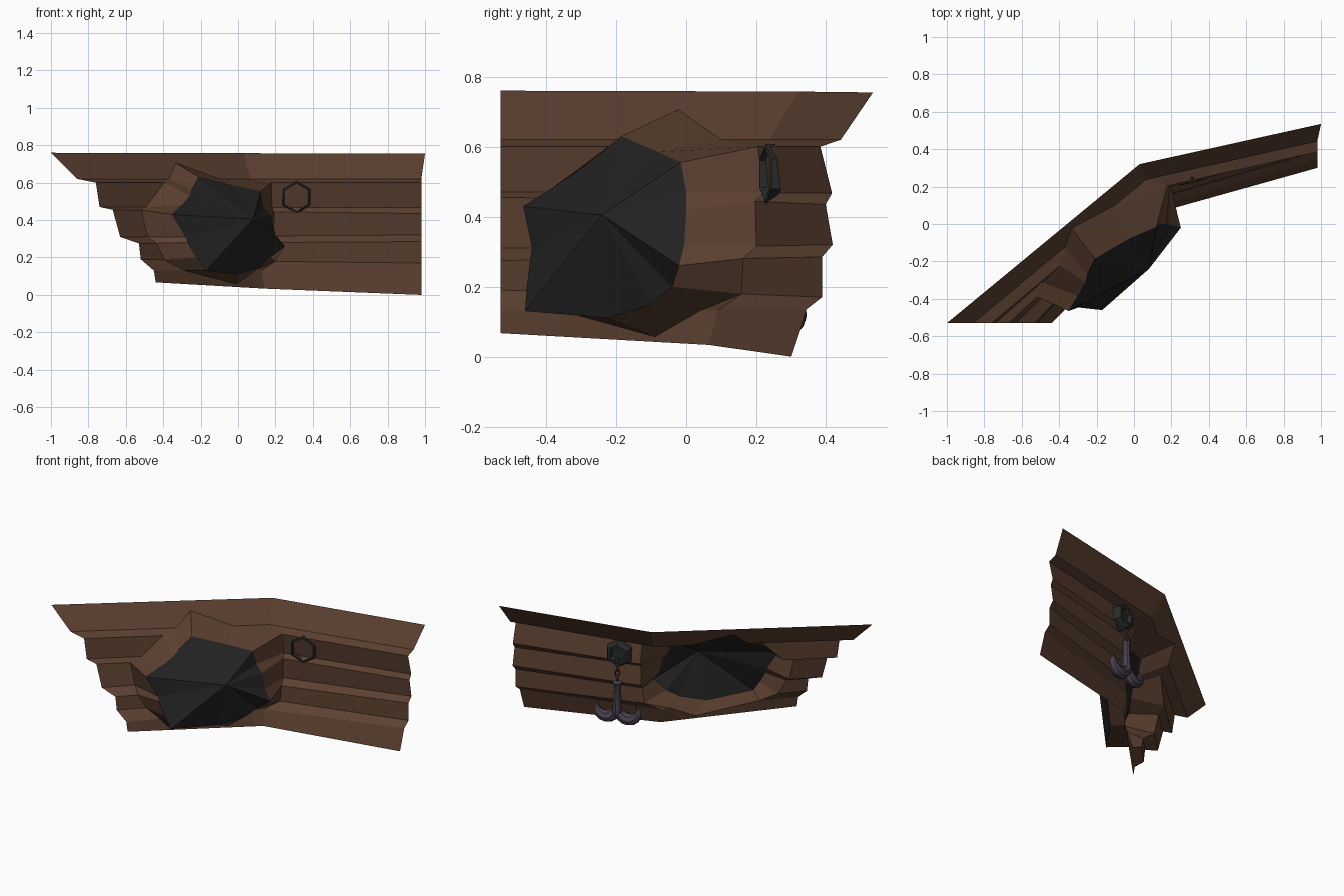
import bpy, bmesh, math
from mathutils import Vector, Matrix

if "Cube" in bpy.data.objects:
    bpy.data.objects.remove(bpy.data.objects["Cube"])


def material(name, rgb):
    m = bpy.data.materials.new(name)
    m.diffuse_color = (*rgb, 1)
    m.use_nodes = True
    m.node_tree.nodes["Principled BSDF"].inputs["Base Color"].default_value = m.diffuse_color
    return m


WOOD = material("brown wood", (0.105, 0.051, 0.030))
BLACK = material("black interior", (0.016, 0.016, 0.016))
IRON = material("dark iron", (0.022, 0.024, 0.024))
STEEL = material("violet grey metal", (0.070, 0.055, 0.078))


def finish(name, bm, mat, smooth=False):
    bmesh.ops.remove_doubles(bm, verts=bm.verts, dist=0.0005)
    bmesh.ops.dissolve_degenerate(bm, edges=bm.edges, dist=0.0005)
    bmesh.ops.recalc_face_normals(bm, faces=bm.faces)
    me = bpy.data.meshes.new(name)
    bm.to_mesh(me)
    bm.free()
    ob = bpy.data.objects.new(name, me)
    bpy.context.collection.objects.link(ob)
    me.materials.append(mat)
    if smooth:
        bpy.context.view_layer.objects.active = ob
        ob.select_set(True)
        bpy.ops.object.shade_smooth_by_angle(angle=math.radians(40))
        ob.select_set(False)
    return ob


def face(bm, *pts):
    bm.faces.new([bm.verts.new(p) for p in pts])


# Stepped plank profiles at the left end (x, z) and right end (y, z)
left = [(-1, .76), (-.86, .62), (-.76, .60), (-.74, .47), (-.67, .455),
        (-.63, .31), (-.53, .275), (-.52, .19), (-.45, .13), (-.44, .067)]
right = [(.535, .755), (.443, .62), (.385, .60), (.418, .467), (.40, .435),
         (.42, .32), (.39, .285), (.39, .17), (.345, .135), (.30, 0)]
L = [Vector((x, -.53, z)) for x, z in left]
R = [Vector((.98 if i else 1, y, z)) for i, (y, z) in enumerate(right)]
C = []  # profile at the bend, blended from both ends
for l, r in zip(L, R):
    f = ((l.x + 1) / .56 + (.535 - r.y) / .235) / 2
    C.append(Vector((.03 + .11 * f, .32 - .255 * f, (l.z + r.z) / 2)))


def wall(i, u):
    """Point on plank line i; u 0..1 left of the bend, 1..2 right of it."""
    return L[i].lerp(C[i], u) if u <= 1 else C[i].lerp(R[i], u - 1)


# Hole edges along plank lines 1..8
ua = [.53, .43, .30, .20, .20, .15, .20, .28]
ub = [.82, 1.10, 1.11, 1.11, 1.11, 1.11, 1.10, .92]
apex = wall(0, .62).lerp(wall(1, .62), .38)
foot = wall(9, .75) + Vector((0, -.005, .015))

# Hull wall around the hole
bm = bmesh.new()
A = [None] + [wall(i + 1, u) for i, u in enumerate(ua)]
B = [None] + [wall(i + 1, u) for i, u in enumerate(ub)]
face(bm, L[0], wall(0, ua[0]), A[1], L[1])
face(bm, wall(0, ua[0]), wall(0, .62), apex, A[1])
face(bm, wall(0, .62), wall(0, ub[0]), B[1], apex)
face(bm, wall(0, ub[0]), C[0], C[1], B[1])
face(bm, C[0], R[0], R[1], C[1])
for i in range(1, 8):
    face(bm, L[i], A[i], A[i + 1], L[i + 1])
    p, q = wall(i, max(1, ub[i - 1])), wall(i + 1, max(1, ub[i]))
    face(bm, B[i], p, q, B[i + 1])
    face(bm, p, R[i], R[i + 1], q)
face(bm, L[8], A[8], wall(9, .28), L[9])
face(bm, A[8], foot, wall(9, .75), wall(9, .28))
face(bm, foot, B[8], wall(9, .92), wall(9, .75))
face(bm, B[8], C[8], C[9], wall(9, .92))
face(bm, C[8], R[8], R[9], C[9])
finish("hull_planks", bm, WOOD)

# Inner rim, in the same order as the hole edge
outer = [apex] + A[1:] + [foot] + B[:0:-1]
inner = [Vector(p) for p in (
    (-.21, -.185, .63), (-.25, -.27, .56), (-.26, -.31, .53), (-.30, -.385, .48),
    (-.35, -.465, .43), (-.28, -.44, .31), (-.27, -.445, .28), (-.22, -.455, .20),
    (-.17, -.46, .13), (0, -.22, .11), (.12, -.10, .15), (.17, -.04, .20),
    (.25, -.02, .26), (.20, -.005, .32), (.175, 0, .42), (.135, 0, .47),
    (.12, -.015, .555), (-.03, -.08, .585))]
n = len(outer)

# Broken planks bent inwards
bm = bmesh.new()
for i in range(n):
    j = (i + 1) % n
    face(bm, outer[i], outer[j], inner[j], inner[i])
finish("bent_planks", bm, WOOD)

# Dark backing of the hole, a shallow fan
bm = bmesh.new()
hub = Vector((.08, -.24, .405))
for i in range(n):
    face(bm, inner[i], inner[(i + 1) % n], hub)
finish("hole_backing", bm, BLACK)

# Frame for placing parts on the right wall: x along wall, y outwards, z up
ang = math.atan2(.22, .95)
frame = Matrix.Translation((.312, .245, 0)) @ Matrix.Rotation(ang, 4, 'Z')


def hexagon(r, y):
    return [frame @ Vector((r * math.sin(k * math.pi / 3), y,
                            .522 + r * math.cos(k * math.pi / 3))) for k in range(6)]


# Hexagonal anchor port with a recessed plate
bm = bmesh.new()
rings = [hexagon(.077, -.022), hexagon(.086, -.018), hexagon(.086, .03),
         hexagon(.07, .05), hexagon(.052, .05), hexagon(.045, .025)]
rings.append(hexagon(.075, .012))
for a, b in zip(rings[:5], rings[1:6]):
    for k in range(6):
        face(bm, a[k], a[k - 1], b[k - 1], b[k])
for k in range(6):  # inner side of the frame, open at the back
    a, b = rings[0], rings[6]
    face(bm, a[k], a[k - 1], b[k - 1], b[k])
face(bm, *rings[5])
finish("anchor_port", bm, IRON)


def tube(bm, pts, radii, sides=8):
    """Tapered tube along a path lying in the wall frame's x-z plane."""
    rows = []
    for i, p in enumerate(pts):
        t = (pts[min(i + 1, len(pts) - 1)] - pts[max(i - 1, 0)]).normalized()
        s = Vector((0, 1, 0))
        w = t.cross(s)
        rows.append([frame @ (p + radii[i] * (math.cos(2 * math.pi * k / sides) * s
                     + math.sin(2 * math.pi * k / sides) * w)) for k in range(sides)])
    for a, b in zip(rows, rows[1:]):
        for k in range(sides):
            face(bm, a[k], a[k - 1], b[k - 1], b[k])
    face(bm, *rows[0])
    face(bm, *rows[-1])


# Chain: links alternately turned
OUT = .045
for i in range(4):
    bpy.ops.mesh.primitive_torus_add(major_segments=8, minor_segments=5,
                                     major_radius=.017, minor_radius=.006)
    link = bpy.context.object
    link.name = "chain_link_%d" % (i + 1)
    link.matrix_world = (frame @ Matrix.Translation((0, OUT, .475 - .036 * i))
                         @ Matrix.Rotation(math.pi / 2 * (i % 2) + .4, 4, 'Z')
                         @ Matrix.Rotation(math.pi / 2, 4, 'X')
                         @ Matrix.Diagonal((.8, 1.45, 1, 1)))
    link.data.materials.append(STEEL)

# Anchor shank
bm = bmesh.new()
zs = [.355, .34, .325, .26, .18, .125]
tube(bm, [Vector((0, OUT, z)) for z in zs], [.012, .028, .022, .024, .030, .034])
finish("anchor_shank", bm, STEEL, True)

# Anchor arms: crescents rising to pointed tips
for side, name in ((-1, "anchor_arm_left"), (1, "anchor_arm_right")):
    pts, rad = [], []
    for k in range(9):
        a = math.radians(-160 + 185 * k / 8)
        pts.append(Vector((side * (.073 + .062 * math.cos(a)), OUT,
                           .162 + .056 * math.sin(a))))
        rad.append(.006 + .032 * math.sin(math.pi * min(1, .3 + .7 * k / 8)) ** .8)
    pts.append(Vector((side * .118, OUT, .218)))
    rad.append(.002)
    bm = bmesh.new()
    tube(bm, pts, rad)
    finish(name, bm, STEEL, True)
